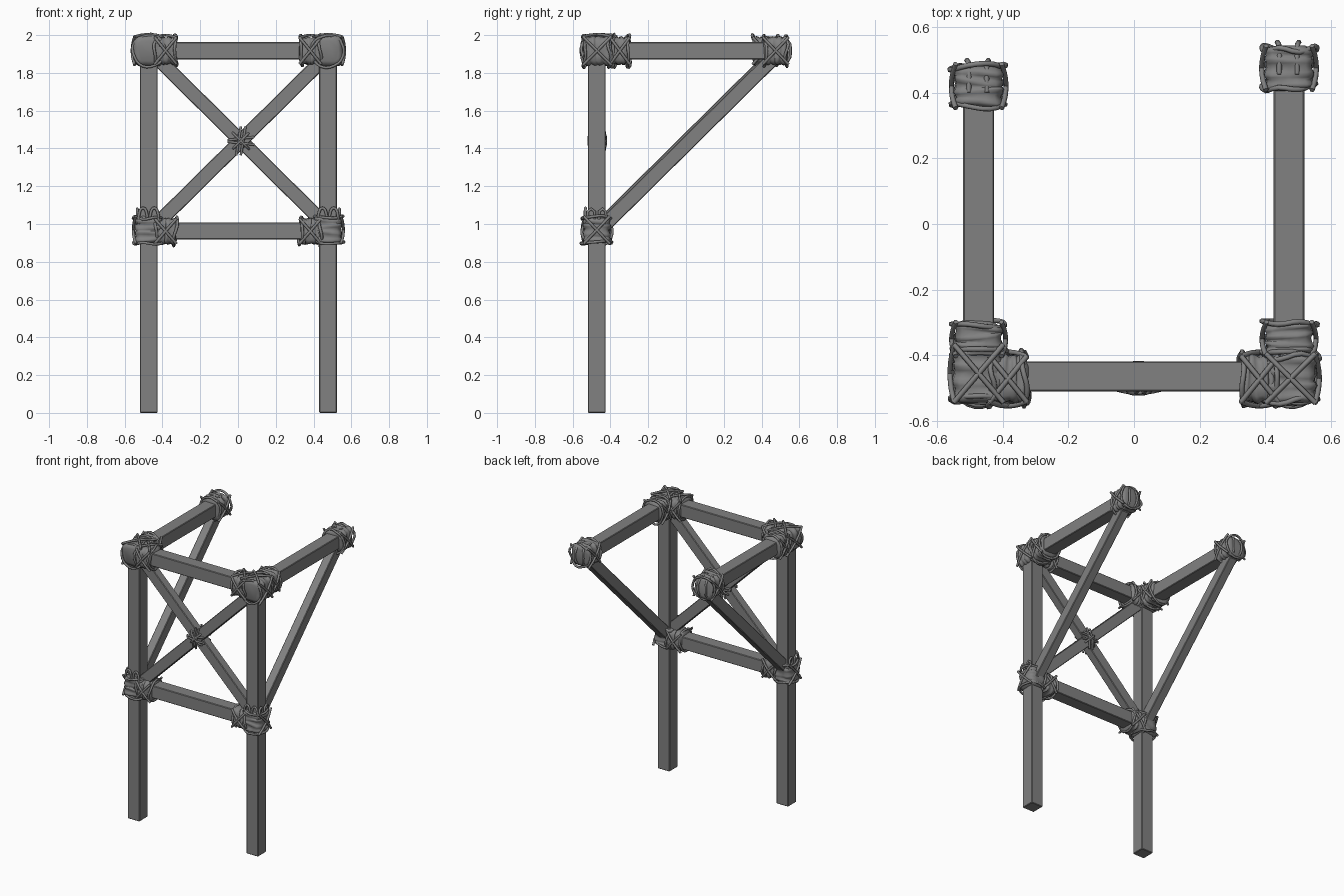
import bpy, bmesh, math, random
from mathutils import Vector, Matrix

if "Cube" in bpy.data.objects:
    bpy.data.objects.remove(bpy.data.objects["Cube"])

random.seed(7)
mat = bpy.data.materials.new("weathered grey")
mat.diffuse_color = (0.22, 0.22, 0.22, 1)
mat.use_nodes = True
mat.node_tree.nodes["Principled BSDF"].inputs["Base Color"].default_value = mat.diffuse_color
AXES = {'x': (Vector((1, 0, 0)), Vector((0, 1, 0)), Vector((0, 0, 1))),
        'y': (Vector((0, 1, 0)), Vector((-1, 0, 0)), Vector((0, 0, 1))),
        'z': (Vector((0, 0, 1)), Vector((1, 0, 0)), Vector((0, 1, 0)))}


def rnd(a):
    return random.uniform(-a, a)


def finish(bm, name, smooth):
    bmesh.ops.recalc_face_normals(bm, faces=bm.faces)
    me = bpy.data.meshes.new(name)
    bm.to_mesh(me)
    bm.free()
    me.materials.append(mat)
    for p in me.polygons:
        p.use_smooth = smooth
    ob = bpy.data.objects.new(name, me)
    bpy.context.collection.objects.link(ob)
    return ob


# Square timber between two points; side is the width direction
def timber(name, a, b, side, w, t, bevel=0.004):
    a, b = Vector(a), Vector(b)
    d = (b - a).normalized()
    s = Vector(side)
    n = d.cross(s).normalized()
    bm = bmesh.new()
    bmesh.ops.create_cube(bm, size=1)
    L = (b - a).length
    for v in bm.verts:
        c = v.co.copy()
        v.co = (a + b) / 2 + d * c.z * L + s * c.x * w + n * c.y * t
    bmesh.ops.bevel(bm, geom=bm.edges[:], offset=bevel, segments=1, affect='EDGES')
    return finish(bm, name, False)


# Rope cord along points
def cord(name, pts, cyclic=False, r=0.008):
    cu = bpy.data.curves.new(name, 'CURVE')
    cu.dimensions = '3D'
    cu.bevel_depth = r
    cu.bevel_resolution = 1
    cu.use_fill_caps = True
    cu.resolution_u = 3
    sp = cu.splines.new('BEZIER')
    sp.bezier_points.add(len(pts) - 1)
    for bp, p in zip(sp.bezier_points, pts):
        bp.co = p
        bp.handle_left_type = bp.handle_right_type = 'AUTO'
    sp.use_cyclic_u = cyclic
    cu.materials.append(mat)
    ob = bpy.data.objects.new(name, cu)
    bpy.context.collection.objects.link(ob)


# Rounded-square offset at angle a
def square(a, h):
    c, s = math.cos(a), math.sin(a)
    k = h / (abs(c) ** 6 + abs(s) ** 6) ** (1 / 6)
    return c * k, s * k


# Lumpy wrapped binding around a timber, with loose end loops and crossed cords
def lashing(name, c, axis, length, h=0.068, crosses=(), capped=False, loops=True):
    c = Vector(c)
    w, u, v = AXES[axis]
    turns, sides = 4, 20
    bm = bmesh.new()
    rings = []
    n = turns * 4
    tilt = [(rnd(.008), rnd(.008)) for _ in range(turns + 1)]
    for i in range(n + 1):
        f = i / n
        bump = 0.007 * abs(math.sin(math.pi * turns * f))
        tu, tv = tilt[i // 4]
        ring = []
        for j in range(sides):
            a = math.tau * j / sides
            hh = h + bump + 0.003 * math.sin(3 * a + i) + rnd(.0015)
            if i in (0, n):
                hh = h - 0.018
            x, y = square(a, hh)
            off = (f - .5) * length + (tu * x + tv * y) / h
            ring.append(bm.verts.new(c + w * off + u * x + v * y))
        rings.append(ring)
    for r0, r1 in zip(rings, rings[1:]):
        for j in range(sides):
            k = (j + 1) % sides
            bm.faces.new((r0[j], r0[k], r1[k], r1[j]))
    if capped:
        bm.faces.new(rings[0])
        bm.faces.new(rings[-1])
    finish(bm, name + "_wrap", True)
    if loops:
        for e in (-1, 1):
            pts = []
            for j in range(8):
                x, y = square(math.tau * (j + .5) / 8, h + .008 + rnd(.006))
                pts.append(c + w * (e * length * .46 + rnd(.012)) + u * x + v * y)
            cord(name + "_loop", pts, True)
    # crossed cords on the chosen faces
    for d in crosses:
        d = Vector(d)
        s = w.cross(d)
        for k in (-1, 1):
            cord(name + "_cross",
                 [c + w * (t * length * .52) + s * (k * t * h * 1.05)
                  + d * (h + (.013 if abs(t) < 1 else .002))
                  for t in (-1, -.4, .4, 1)])


R, L, F, B, U, D = (1, 0, 0), (-1, 0, 0), (0, -1, 0), (0, 1, 0), (0, 0, 1), (0, 0, -1)
Y = -0.472
for sx, tag, px, yend in ((-1, "left", -.473, .46), (1, "right", .477, .515)):
    out = (sx, 0, 0)
    # Posts, side beams and braces
    timber(tag + "_post", (px, Y, 0), (px, Y, 1.955), R, .094, .094)
    bx = -.473 if sx < 0 else .472
    timber(tag + "_top_beam", (bx, Y, 1.917), (bx, yend, 1.917), R, .094, .092)
    dy = -.015 if sx < 0 else 0
    timber(tag + "_brace", (bx, -.45 + dy, .975), (bx, .45 + dy, 1.865), R, .062, .075)
    # Top corner bindings
    yc, ln = (-.455, .17) if sx < 0 else (-.47, .145)
    lashing(tag + "_corner", (px, yc, 1.917), 'y', ln, .072, (out, U), True)
    lashing(tag + "_corner_front", (sx * .383, Y, 1.917), 'x', .11, .067, (F, B, U))
    lashing(tag + "_corner_side", (bx, -.35, 1.917), 'y', .10, .067, (out, (-sx, 0, 0)))
    # Rear end bindings with loops over the end grain
    ye = yend - .03
    lashing(tag + "_rear_end", (bx, ye - .01, 1.917), 'y', .13, .068, (out, (-sx, 0, 0)), True)
    for k in (-.03, .025):
        cord(tag + "_end_loop", [(bx + k, ye - .03, 1.987), (bx + k, ye + .055, 1.97),
                                 (bx + k * 1.2, ye + .068, 1.917),
                                 (bx + k, ye + .055, 1.865), (bx + k, ye - .03, 1.845)])
    # Lower bindings
    lashing(tag + "_lower", (px, Y, .968), 'z', .14, .066, (out,), False)
    lashing(tag + "_lower_front", (sx * .383, Y, .962), 'x', .11, .063, (F, B))
    for k in (-.03, .03):
        cord(tag + "_lower_loop", [(px + k - .02, Y - .06, 1.0), (px + k - .018, Y - .062, 1.065),
                                   (px + k, Y - .06, 1.085), (px + k + .018, Y - .062, 1.065),
                                   (px + k + .02, Y - .06, 1.0)])
        cord(tag + "_side_loop", [(px + sx * .058, Y + k - .02, 1.0), (px + sx * .06, Y + k, 1.08),
                                  (px + sx * .058, Y + k + .02, 1.0)])

# Front cross beams
timber("front_top_beam", (-.45, -.464, 1.917), (.45, -.464, 1.917), B, .092, .092)
timber("front_lower_beam", (-.45, -.464, .963), (.45, -.464, .963), B, .092, .09)

# Front X braces and their centre knot
timber("front_brace_rising", (-.43, -.474, 1.0), (.46, -.474, 1.88), B, .06, .075)
timber("front_brace_falling", (-.43, -.466, 1.88), (.46, -.466, 1.0), B, .06, .075)
K = Vector((.015, -.47, 1.44))
for s in (-.012, .012):
    for p, q in (((.07, 0), (0, .008)), ((.012, .075), (.006, 0))):
        for side in (-1, 1):
            pts = []
            for t in (-1, -.4, .4, 1):
                pts.append(K + Vector((t * p[0] + s * (p[1] > .05), side * (.047 - .014 * abs(t)),
                                       t * p[1] + s * (p[1] < .05) + t * q[1] * (1 if s > 0 else -1))))
            cord("centre_knot", pts, r=.007)
for k in (-1, 1):
    cord("centre_knot_wrap", [K + Vector((x, y, k * x)) for x, y in
                              ((-.04, -.03), (0, -.046), (.04, -.03), (.04, .03), (0, .046), (-.04, .03))],
         True, .007)
